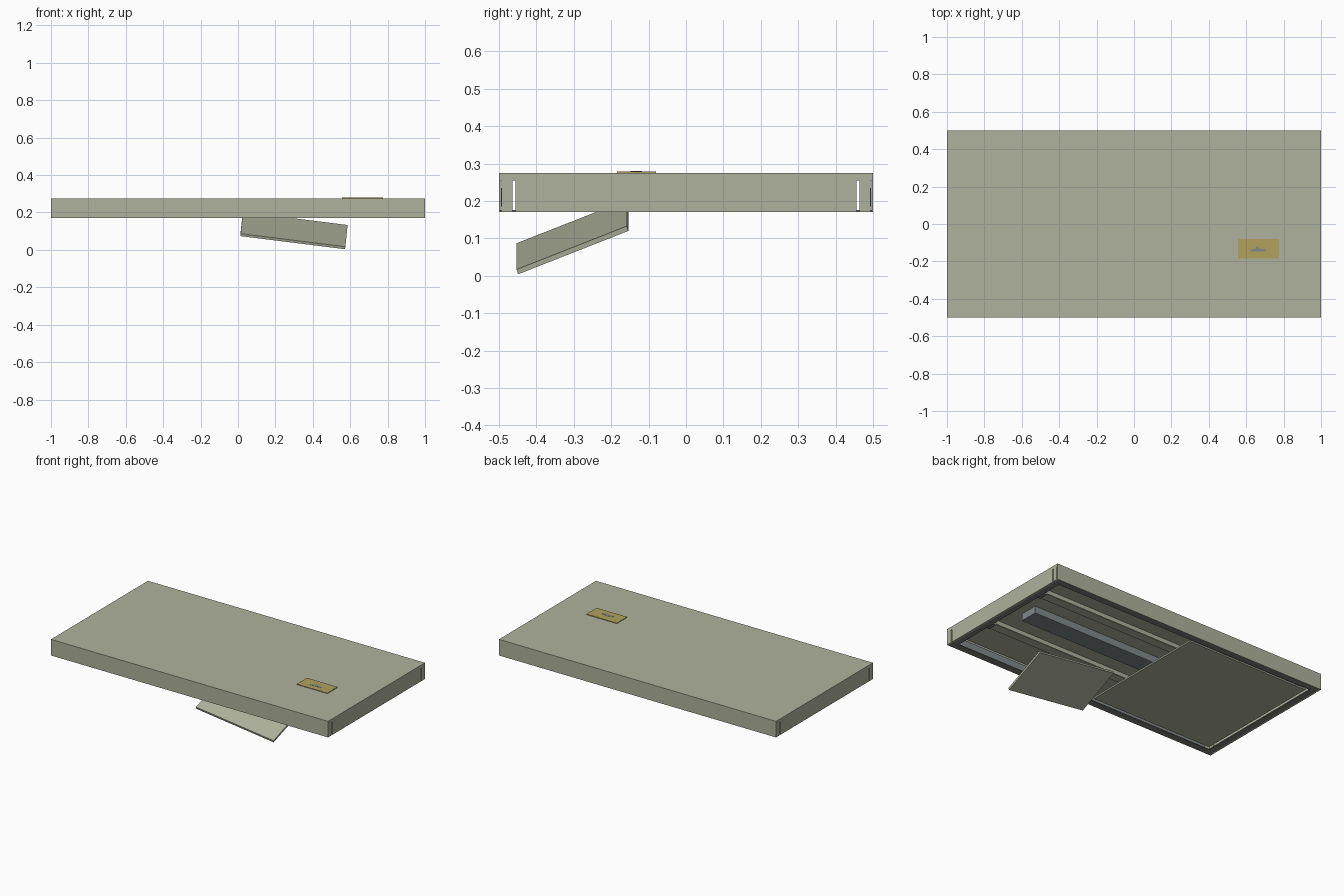
import bpy
import bmesh
from mathutils import Vector

cube = bpy.data.objects.get("Cube")
if cube:
    bpy.data.objects.remove(cube, do_unlink=True)


def material(name, r, g, b):
    m = bpy.data.materials.new(name)
    m.use_nodes = True
    m.diffuse_color = (r, g, b, 1)
    node = next(n for n in m.node_tree.nodes if n.type == 'BSDF_PRINCIPLED')
    node.inputs["Base Color"].default_value = (r, g, b, 1)
    return m


OLIVE = material("olive grey paint", 0.43, 0.445, 0.335)
YELLOW = material("label yellow", 0.44, 0.36, 0.11)
SLATE = material("slate grey", 0.22, 0.25, 0.26)
DARK = material("dark seal grey", 0.2, 0.2, 0.18)


def finish(name, bm, mat):
    bmesh.ops.recalc_face_normals(bm, faces=bm.faces)
    mesh = bpy.data.meshes.new(name)
    bm.to_mesh(mesh)
    bm.free()
    mesh.materials.append(mat)
    obj = bpy.data.objects.new(name, mesh)
    bpy.context.collection.objects.link(obj)
    return obj


def slab(name, origin, u, v, w, mat):
    """Block spanned by three edge vectors from one corner."""
    o, u, v, w = map(Vector, (origin, u, v, w))
    bm = bmesh.new()
    bmesh.ops.create_cube(bm, size=1)
    for vert in bm.verts:
        c = vert.co + Vector((0.5, 0.5, 0.5))
        vert.co = o + u * c.x + v * c.y + w * c.z
    return finish(name, bm, mat)


def box(name, x, y, z, mat):
    return slab(name, (x[0], y[0], z[0]), (x[1] - x[0], 0, 0),
                (0, y[1] - y[0], 0), (0, 0, z[1] - z[0]), mat)


def span(sign, a, b):
    return sorted((sign * a, sign * b))


BOTTOM, TOP, CEILING, SLOT_TOP = 0.17, 0.275, 0.258, 0.255

# Top sheet
box("top_sheet", (-1, 1), (-0.5, 0.5), (CEILING, TOP), OLIVE)

# Long walls, inner liners, bottom flanges and support rails
for s, side in ((-1, "front"), (1, "back")):
    box(side + "_wall", (-1, 1), span(s, 0.496, 0.5), (BOTTOM, CEILING), OLIVE)
    box(side + "_liner", (-0.94, 0.94), span(s, 0.478, 0.494), (0.185, 0.235), SLATE)
    box(side + "_flange", (-0.988, 0.988), span(s, 0.455, 0.496), (BOTTOM, 0.176), DARK)
    box(side + "_rail", (-0.9, 0.9), span(s, 0.21, 0.25), (0.225, CEILING), OLIVE)
    box(side + "_rail_lip", (-0.9, 0.9), span(s, 0.2, 0.26), (0.22, 0.226), OLIVE)

# End walls with open corner slots, end flanges and rail brackets
for s, side in ((-1, "right"), (1, "left")):
    wall = span(s, 0.988, 1)
    box(side + "_end_header", wall, (-0.496, 0.496), (SLOT_TOP, CEILING), OLIVE)
    box(side + "_end_wall", wall, (-0.456, 0.456), (BOTTOM, SLOT_TOP), OLIVE)
    box(side + "_flange", span(s, 0.95, 0.988), (-0.455, 0.455), (BOTTOM, 0.176), DARK)
    for t, end in ((-1, "front"), (1, "back")):
        box(f"{side}_{end}_corner_tab", wall, span(t, 0.464, 0.493),
            (BOTTOM, SLOT_TOP), OLIVE)
        box(f"{side}_{end}_rail_bracket", span(s, 0.88, 0.95), span(t, 0.2, 0.26),
            (0.215, CEILING), DARK)

# Central housing inside the cavity
box("central_housing", (-0.8, 0.8), (-0.06, 0.06), (0.212, CEILING), SLATE)

# Closed bottom panel
box("bottom_panel", (-0.935, -0.06), (-0.435, 0.435), (0.174, 0.184), OLIVE)

# Loose panel hanging at an angle
slab("hanging_panel", (0.012, -0.449, 0.074), (0.56, 0, -0.07),
     (0.012, 0.295, 0.116), (0.002, -0.004, 0.013), OLIVE)

# Label plate with a plain marking
box("label_plate", (0.555, 0.775), (-0.185, -0.08), (TOP, 0.279), YELLOW)
outline = [(0.62, -0.148), (0.7, -0.148), (0.706, -0.136), (0.672, -0.132),
           (0.656, -0.118), (0.648, -0.132), (0.624, -0.136)]
bm = bmesh.new()
face = bm.faces.new([bm.verts.new((x, y, 0.279)) for x, y in outline])
raised = bmesh.ops.extrude_face_region(bm, geom=[face])["geom"]
bmesh.ops.translate(bm, vec=(0, 0, 0.001),
                    verts=[g for g in raised if isinstance(g, bmesh.types.BMVert)])
finish("label_marking", bm, SLATE)
